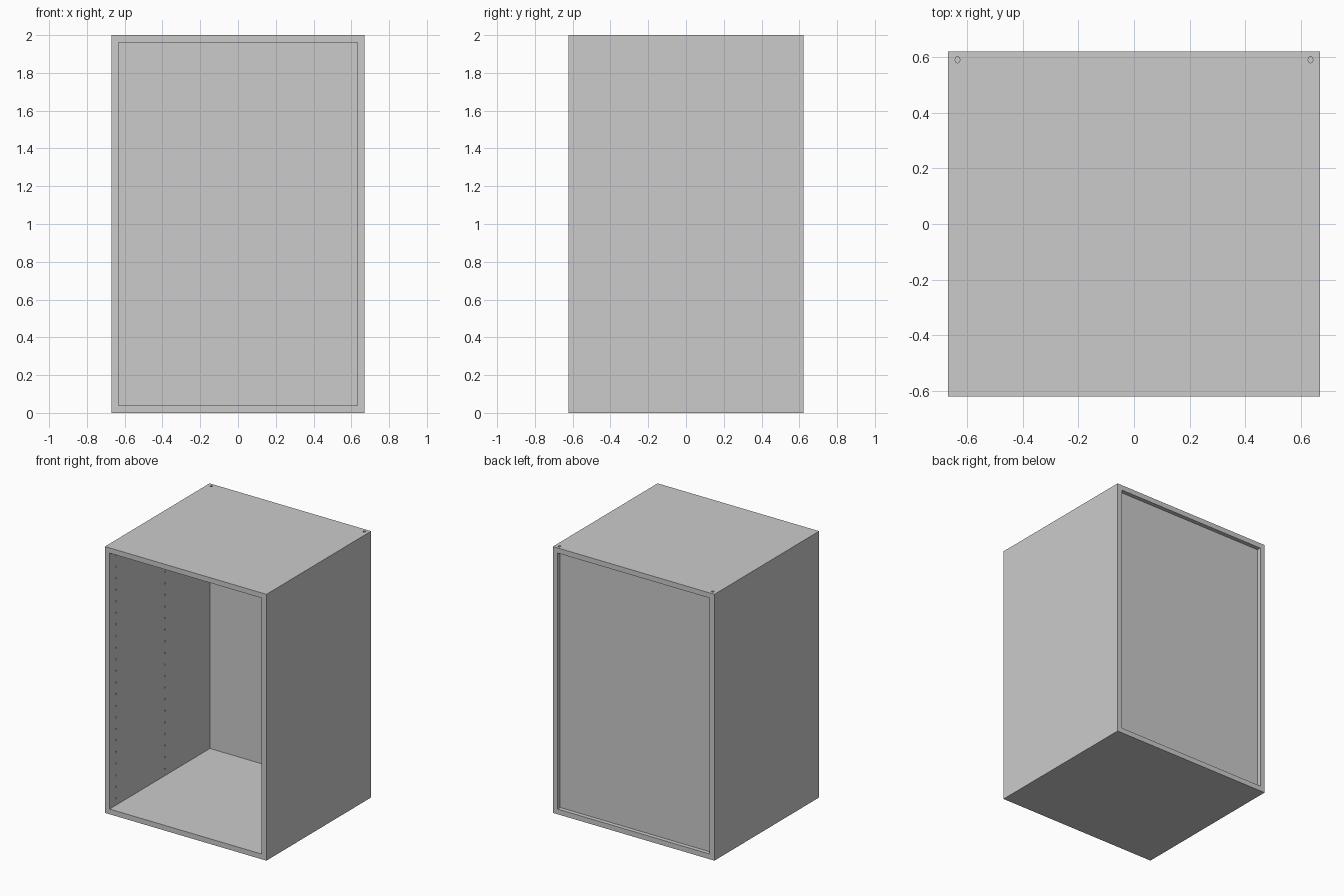
import bpy, bmesh
from math import pi
from mathutils import Matrix

if "Cube" in bpy.data.objects:
    bpy.data.objects.remove(bpy.data.objects["Cube"])

W, D, H = 0.671, 0.621, 2.0      # half width, half depth, height
T = 0.039                        # board thickness
BACK_Y = 0.59                    # outer face of the recessed back panel


def finish(bm, name):
    bmesh.ops.recalc_face_normals(bm, faces=bm.faces)
    mesh = bpy.data.meshes.new(name)
    bm.to_mesh(mesh)
    bm.free()
    obj = bpy.data.objects.new(name, mesh)
    bpy.context.collection.objects.link(obj)
    return obj


def cylinder(bm, matrix, radius, depth, sides=12):
    bmesh.ops.create_cone(bm, cap_ends=True, segments=sides, radius1=radius,
                          radius2=radius, depth=depth, matrix=matrix)


# Carcass: rectangular tube open at front and back
bm = bmesh.new()
outer = [(-W, 0), (W, 0), (W, H), (-W, H)]
inner = [(-W + T, T), (W - T, T), (W - T, H - T), (-W + T, H - T)]
rings = [[bm.verts.new((x, y, z)) for x, z in loop]
         for loop, y in ((outer, -D), (inner, -D), (inner, D), (outer, D))]
for a, b in zip(rings, rings[1:] + rings[:1]):
    for i in range(4):
        j = (i + 1) % 4
        bm.faces.new((a[i], a[j], b[j], b[i]))
# Merge the mitred rims into clean flat boards
carcass = finish(bm, "cabinet_carcass")

# Cutter: shelf-pin holes in both sides and fixing holes in the top
bm = bmesh.new()
for side in (-1, 1):
    for y in (-0.544, 0.036):
        for i in range(22):
            at = Matrix.Translation((side * (W - T), y, 0.09 + 0.087 * i))
            cylinder(bm, at @ Matrix.Rotation(pi / 2, 4, 'Y'), 0.006, 0.04)
    slot = Matrix.Translation((side * 0.636, 0.592, H)) @ Matrix.Diagonal((0.85, 1.15, 1, 1))
    cylinder(bm, slot, 0.01, 0.05, 16)
cutter = finish(bm, "hole_cutter")
cutter.hide_render = True

mod = carcass.modifiers.new("holes", 'BOOLEAN')
mod.operation = 'DIFFERENCE'
mod.solver = 'EXACT'
mod.object = cutter
bpy.context.view_layer.objects.active = carcass
carcass.select_set(True)
bpy.ops.object.modifier_apply(modifier=mod.name)
bpy.data.objects.remove(cutter, do_unlink=True)

# Back panel, set in from the rear edge
bm = bmesh.new()
thick = 0.02
bmesh.ops.create_cube(bm, size=1, matrix=Matrix.Translation((0, BACK_Y - thick / 2, H / 2))
                      @ Matrix.Diagonal((2 * (W - T), thick, H - 2 * T, 1)))
finish(bm, "back_panel")
